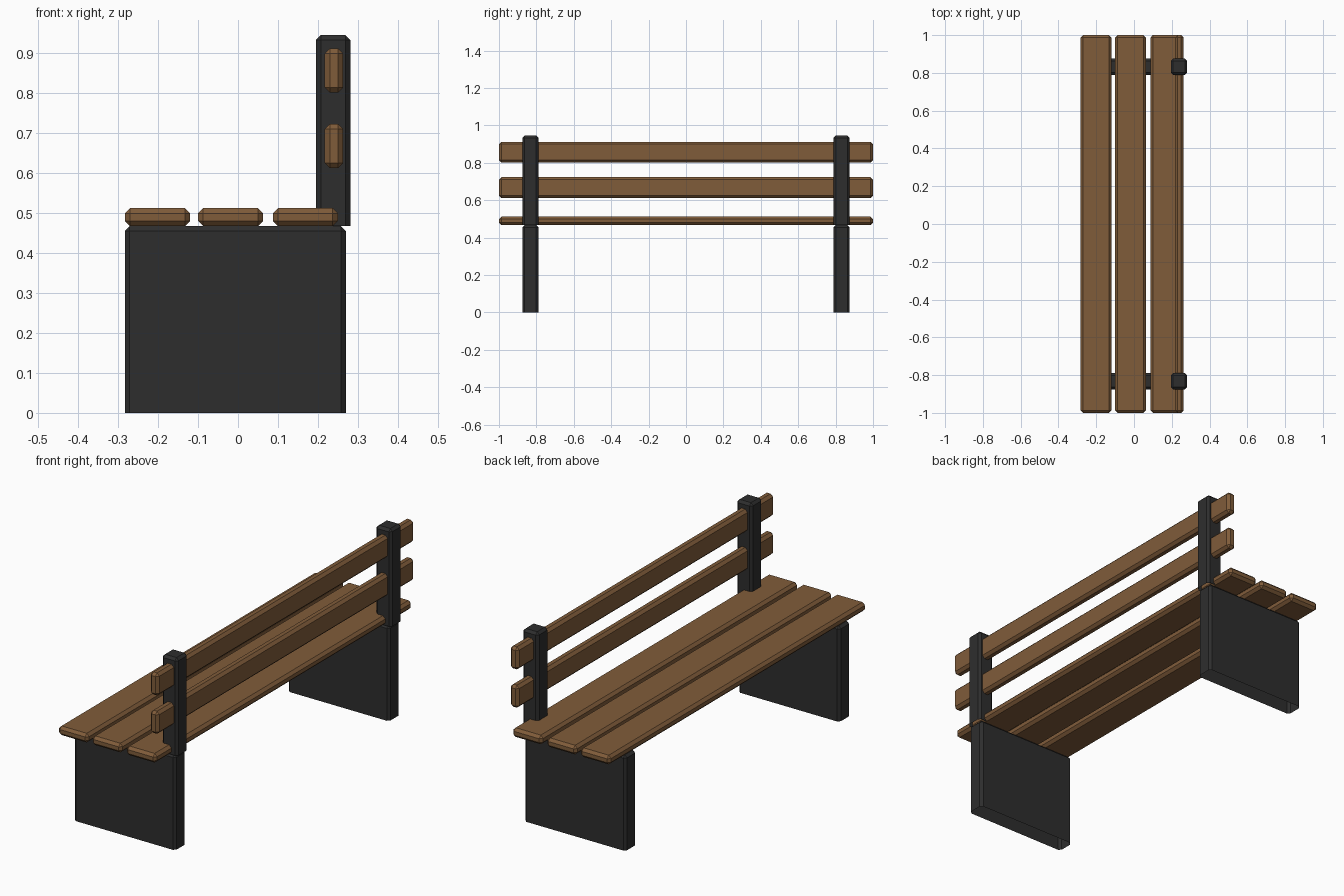
import bpy
import bmesh

default = bpy.data.objects.get("Cube")
if default:
    bpy.data.objects.remove(default, do_unlink=True)


def make_material(name, color):
    mat = bpy.data.materials.new(name)
    mat.use_nodes = True
    mat.diffuse_color = color
    mat.node_tree.nodes["Principled BSDF"].inputs["Base Color"].default_value = color
    return mat


wood = make_material("brown wood", (0.216, 0.107, 0.042, 1))
metal = make_material("dark metal", (0.027, 0.027, 0.027, 1))


def chamfered_box(name, xs, ys, zs, mat, chamfer, open_bottom=False):
    """Box between the given limits; an open bottom keeps its rim sharp."""
    bm = bmesh.new()
    bmesh.ops.create_cube(bm, size=1)
    for v in bm.verts:
        v.co = [lim[0] if c < 0 else lim[1] for c, lim in zip(v.co, (xs, ys, zs))]
    bm.normal_update()
    if open_bottom:
        base = [f for f in bm.faces if f.normal.z < -0.5]
        bmesh.ops.delete(bm, geom=base, context="FACES")
    edges = [e for e in bm.edges if not e.is_boundary]
    bmesh.ops.bevel(bm, geom=edges, offset=chamfer, segments=1, affect="EDGES")
    mesh = bpy.data.meshes.new(name)
    bm.to_mesh(mesh)
    bm.free()
    mesh.materials.append(mat)
    obj = bpy.data.objects.new(name, mesh)
    bpy.context.collection.objects.link(obj)
    return obj


# Seat planks, front to back of the seat
for i, x in enumerate((-0.283, -0.1, 0.087)):
    chamfered_box(f"seat_plank_{i + 1}", (x, x + 0.163), (-1, 1),
                  (0.467, 0.512), wood, 0.013)

# Backrest slats
for name, z in (("lower", 0.612), ("upper", 0.801)):
    chamfered_box(f"{name}_back_slat", (0.217, 0.263), (-1, 1),
                  (z, z + 0.111), wood, 0.013)

# Leg panels and backrest posts at both ends
for name, y in (("front", -0.832), ("rear", 0.832)):
    span = (y - 0.043, y + 0.043)
    chamfered_box(f"{name}_leg_panel", (-0.283, 0.27), span,
                  (0, 0.467), metal, 0.012, True)
    chamfered_box(f"{name}_back_post", (0.195, 0.281), span,
                  (0.467, 0.945), metal, 0.012, True)
